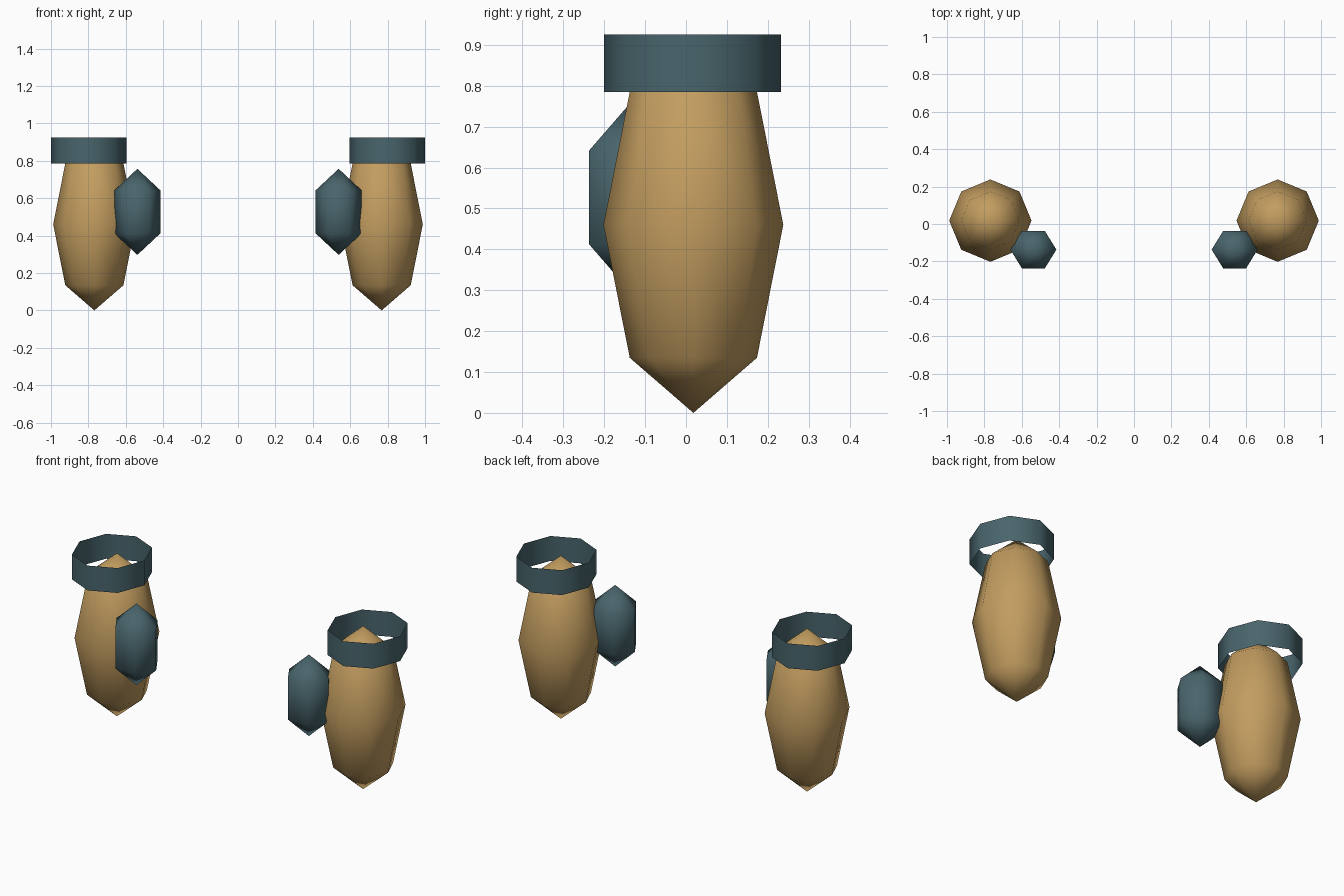
import bpy
import bmesh
import math
from mathutils import Matrix

cube = bpy.data.objects.get("Cube")
if cube:
    bpy.data.objects.remove(cube)


def make_material(name, rgb):
    mat = bpy.data.materials.new(name)
    mat.use_nodes = True
    color = (*rgb, 1.0)
    mat.diffuse_color = color
    bsdf = next(n for n in mat.node_tree.nodes if n.type == "BSDF_PRINCIPLED")
    bsdf.inputs["Base Color"].default_value = color
    return mat


tan = make_material("warm tan", (0.54, 0.335, 0.115))
teal = make_material("dark teal", (0.065, 0.13, 0.15))


def finish(name, bm, mat, location):
    bmesh.ops.recalc_face_normals(bm, faces=bm.faces)
    for face in bm.faces:
        face.smooth = True
    mesh = bpy.data.meshes.new(name)
    bm.to_mesh(mesh)
    bm.free()
    mesh.materials.append(mat)
    obj = bpy.data.objects.new(name, mesh)
    obj.location = location
    bpy.context.collection.objects.link(obj)
    return obj


def ellipsoid(name, segments, rings, radii, location, mat):
    bm = bmesh.new()
    # Quarter turn puts a vertex column on the x axis
    shape = Matrix.Diagonal((*radii, 1.0)) @ Matrix.Rotation(math.pi / 2, 4, "Z")
    bmesh.ops.create_uvsphere(bm, u_segments=segments, v_segments=rings,
                              radius=1.0, matrix=shape)
    return finish(name, bm, mat, location)


def open_ring(name, segments, radii, height, location, mat):
    bm = bmesh.new()
    bmesh.ops.create_cone(bm, cap_ends=False, segments=segments, radius1=1.0,
                          radius2=1.0, depth=height,
                          matrix=Matrix.Diagonal((*radii, 1.0, 1.0)))
    return finish(name, bm, mat, location)


for side, s in (("left", 1), ("right", -1)):
    # Mitten body
    ellipsoid(side + "_hand", 8, 4, (0.22, 0.22, 0.46),
              (s * 0.768, 0.018, 0.46), tan)
    # Thumb on the inner front side
    ellipsoid(side + "_thumb", 6, 3, (0.142, 0.133, 0.23),
              (s * 0.538, -0.137, 0.527), teal)
    # Thin open cuff around the wrist
    open_ring(side + "_cuff", 8, (0.202, 0.216), 0.14,
              (s * 0.798, 0.016, 0.855), teal)
